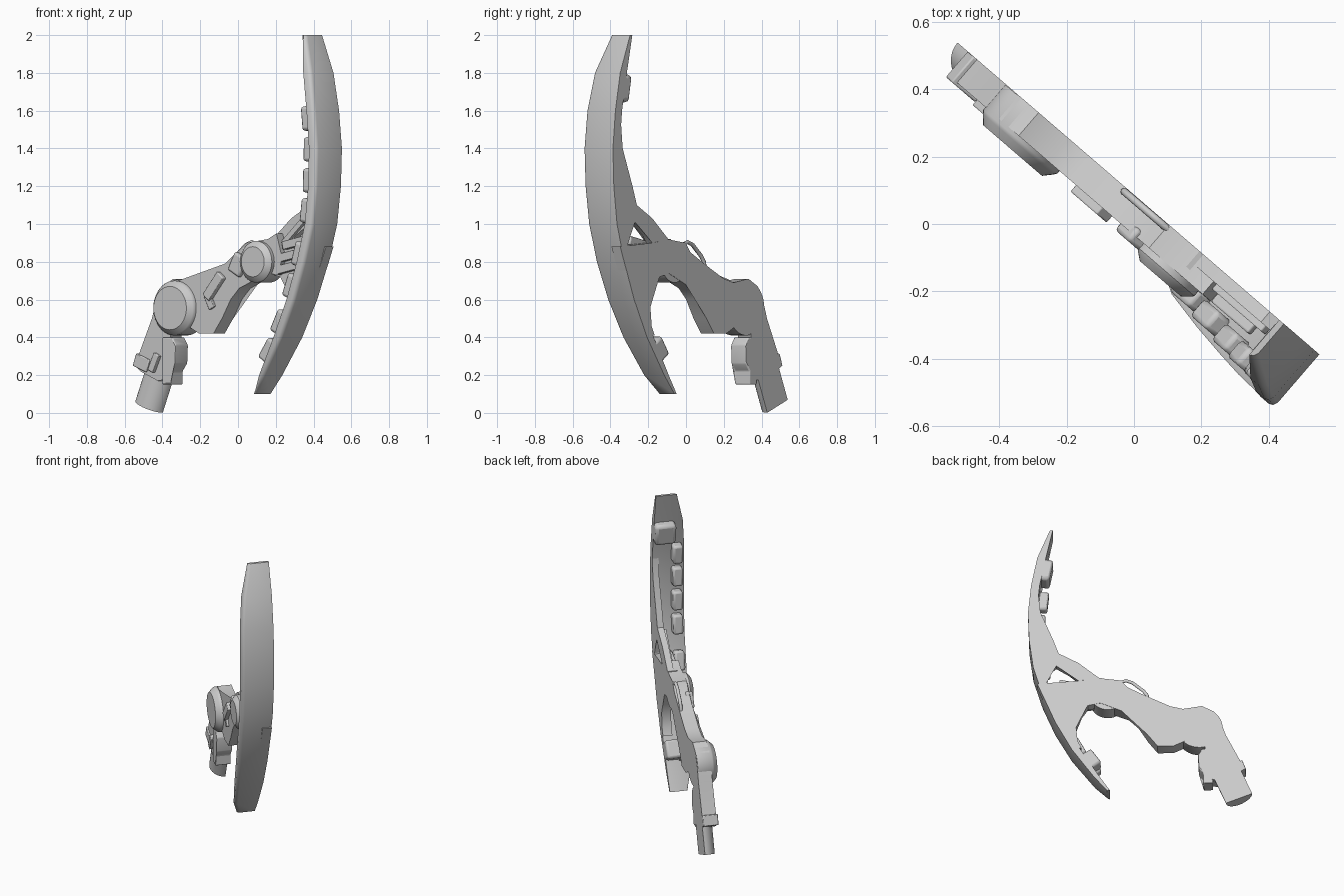
import bpy, bmesh, math

cube = bpy.data.objects.get("Cube")
if cube:
    bpy.data.objects.remove(cube, do_unlink=True)

grey = bpy.data.materials.new("plain grey")
grey.use_nodes = True
GREY = (0.6, 0.6, 0.6, 1)
grey.diffuse_color = GREY
grey.node_tree.nodes["Principled BSDF"].inputs["Base Color"].default_value = GREY

BACK = -0.066                      # depth of the flat rear plane
CA, SA = 0.758, 0.653              # heading of the whole model


def place(u, w, z):
    """Length along the arm, depth off the flat plane, height."""
    return (CA * u - SA * w, -SA * u - CA * w, z)


def finish(obj, angle=35):
    obj.data.materials.append(grey)
    bpy.ops.object.select_all(action="DESELECT")
    obj.select_set(True)
    bpy.context.view_layer.objects.active = obj
    bpy.ops.object.shade_smooth_by_angle(angle=math.radians(angle))
    return obj


def loft(name, rings, angle=35):
    """Closed solid through rings of (u, w, z) points."""
    bm = bmesh.new()
    rows = [[bm.verts.new(place(*p)) for p in ring] for ring in rings]
    n = len(rows[0])
    for a, b in zip(rows, rows[1:]):
        for i in range(n):
            j = (i + 1) % n
            bm.faces.new((a[i], a[j], b[j], b[i]))
    caps = [bm.faces.new(rows[0]), bm.faces.new(rows[-1])]
    bmesh.ops.triangulate(bm, faces=caps)
    bmesh.ops.recalc_face_normals(bm, faces=bm.faces)
    mesh = bpy.data.meshes.new(name)
    bm.to_mesh(mesh)
    bm.free()
    obj = bpy.data.objects.new(name, mesh)
    bpy.context.collection.objects.link(obj)
    return finish(obj, angle)


def prism(name, outline, w0, w1, bevel=0):
    obj = loft(name, [[(u, w, z) for u, z in outline] for w in (w0, w1)])
    if bevel:
        mod = obj.modifiers.new("edge", "BEVEL")
        mod.width = bevel
        mod.segments = 2
        mod.limit_method = "ANGLE"
    return obj


def block(name, u, z, length, height, tilt, w0, w1, bevel=0.008):
    """Box whose long side leans by tilt from vertical."""
    c, s = math.cos(tilt), math.sin(tilt)
    corners = [(-1, -1), (1, -1), (1, 1), (-1, 1)]
    pts = [(u + a * length / 2 * c + b * height / 2 * s,
            z - a * length / 2 * s + b * height / 2 * c) for a, b in corners]
    return prism(name, pts, w0, w1, bevel)


def drum(name, u, z, profile, sides=40):
    turn = [2 * math.pi * i / sides for i in range(sides)]
    return loft(name, [[(u + r * math.cos(t), w, z + r * math.sin(t)) for t in turn]
                       for r, w in profile])


# Curved shield blade: height, outer edge, front depth
STATIONS = [(0.1, .17, .048), (0.2, .253, .085), (0.4, .392, .11), (0.6, .497, .126),
            (0.8, .577, .136), (1.0, .636, .139), (1.2, .662, .142), (1.4, .669, .143),
            (1.6, .649, .14), (1.8, .61, .121), (2.0, .53, .07)]


def shield_at(z):
    for (z0, u0, w0), (z1, u1, w1) in zip(STATIONS, STATIONS[1:]):
        if z <= z1:
            f = (z - z0) / (z1 - z0)
            return u0 + f * (u1 - u0), w0 + f * (w1 - w0), math.atan2(u1 - u0, z1 - z0)


def shield_ring(z, u, w):
    t = 0.018 + 0.036 * min(1, (z - 0.1) / 0.2, (2 - z) / 0.2)
    return [(u, BACK, z), (u, w - .02, z), (u - .006, w - .006, z), (u - .018, w, z),
            (u - t + .004, w, z), (u - t, w - .01, z), (u - t, BACK, z)]


loft("shield_blade", [shield_ring(*s) for s in STATIONS], 50)

# Padded segments along the inside of the blade
for i, z in enumerate((.33, .48, .67, .84, 1.07, 1.23, 1.395, 1.56)):
    u, w, tilt = shield_at(z)
    block(f"shield_segment_{i + 1}", u - .075, z, .07, .13, tilt, w - .085, w - .02, .014)
u, w, tilt = shield_at(1.72)
block("upper_pad", u - .07, 1.72, .07, .15, tilt, BACK, .07, .02)
block("lower_pad", .275, .335, .09, .12, shield_at(.335)[2], BACK, .03, .015)

# Flat web and strut joining the arm to the blade
prism("shield_web", [(.2, .92), (.35, .9), (.61, .88), (.57, .78), (.5, .62), (.43, .5),
                     (.36, .41), (.33, .41), (.355, .46), (.365, .56), (.33, .66),
                     (.29, .72), (.2, .74)], BACK, -.005)
prism("shield_strut", [(.22, .92), (.35, 1.03), (.475, 1.1), (.51, 1.2), (.59, 1.4),
                       (.605, 1.55), (.64, 1.55), (.64, 1.2), (.62, .95), (.6, .88),
                       (.55, .89), (.536, .97), (.49, 1.01), (.383, .94), (.35, .9)],
      BACK, -.025)

# Arm body from shoulder to wrist
prism("arm_body", [(.29, .95), (.23, .92), (.08, .9), (.04, .85), (-.07, .79), (-.23, .71),
                   (-.31, .69), (-.43, .71), (-.505, .67), (-.55, .59), (-.58, .5),
                   (-.7, .25), (-.66, .22), (-.54, .17), (-.46, .18), (-.45, .42),
                   (-.42, .46), (-.33, .46), (-.25, .42), (-.15, .42), (-.09, .5),
                   (-.03, .6), (.03, .66), (.08, .68), (.17, .72), (.22, .74), (.3, .73),
                   (.33, .82)], BACK, .025)
prism("wrist_grip", [(-.5, .15), (-.44, .15), (-.44, .22), (-.41, .26), (-.405, .36),
                     (-.43, .4), (-.5, .4)], BACK, .035, .006)

# Shoulder and elbow joints
drum("elbow_joint", -.415, .555, [(.145, BACK + .002), (.145, .035), (.138, .045), (.115, .07)])
drum("shoulder_joint", .165, .8, [(.11, BACK + .002), (.11, .045), (.104, .053), (.08, .072)])

# Half-round forearm stub, cut flat at the rear
arc = [math.pi * i / 16 for i in range(17)]


def stub_ring(u, z):
    r = .09
    return [(u + .92 * r * math.cos(t), BACK + .082 * math.sin(t), z - .38 * r * math.cos(t))
            for t in arc]


loft("wrist_stub", [stub_ring(-.665, .035), stub_ring(-.575, .25)])

# Raised armour pieces
block("wrist_plate", -.65, .265, .1, .07, .35, BACK, .034, .005)
block("wrist_fin", -.555, .265, .04, .1, .45, 0, .045, .004)
block("forearm_plate", -.135, .67, .055, .16, .7, 0, .05, .005)
block("forearm_peg", -.17, .59, .04, .08, -.5, 0, .04, .004)
block("upper_arm_cuff", .03, .785, .09, .11, .5, 0, .05, .012)
for i, z in enumerate((.77, .835, .9)):
    block(f"shoulder_rib_{i + 1}", .36 + .02 * i, z, .15, .045, -.2, -.02, .025, .006)
block("shoulder_brace", .4, .98, .03, .27, .85, -.05, -.005, .005)

# Thin hose loop behind the upper arm
curve = bpy.data.curves.new("hose", "CURVE")
curve.dimensions = "3D"
curve.bevel_depth = .011
curve.bevel_resolution = 2
curve.use_fill_caps = True
path = [(.09, .89), (.05, .905), (.01, .89), (-.06, .83), (-.085, .795), (-.085, .75)]
line = curve.splines.new("POLY")
line.points.add(len(path) - 1)
for point, (u, z) in zip(line.points, path):
    point.co = (*place(u, BACK + .012, z), 1)
hose = bpy.data.objects.new("hose", curve)
bpy.context.collection.objects.link(hose)
curve.materials.append(grey)
